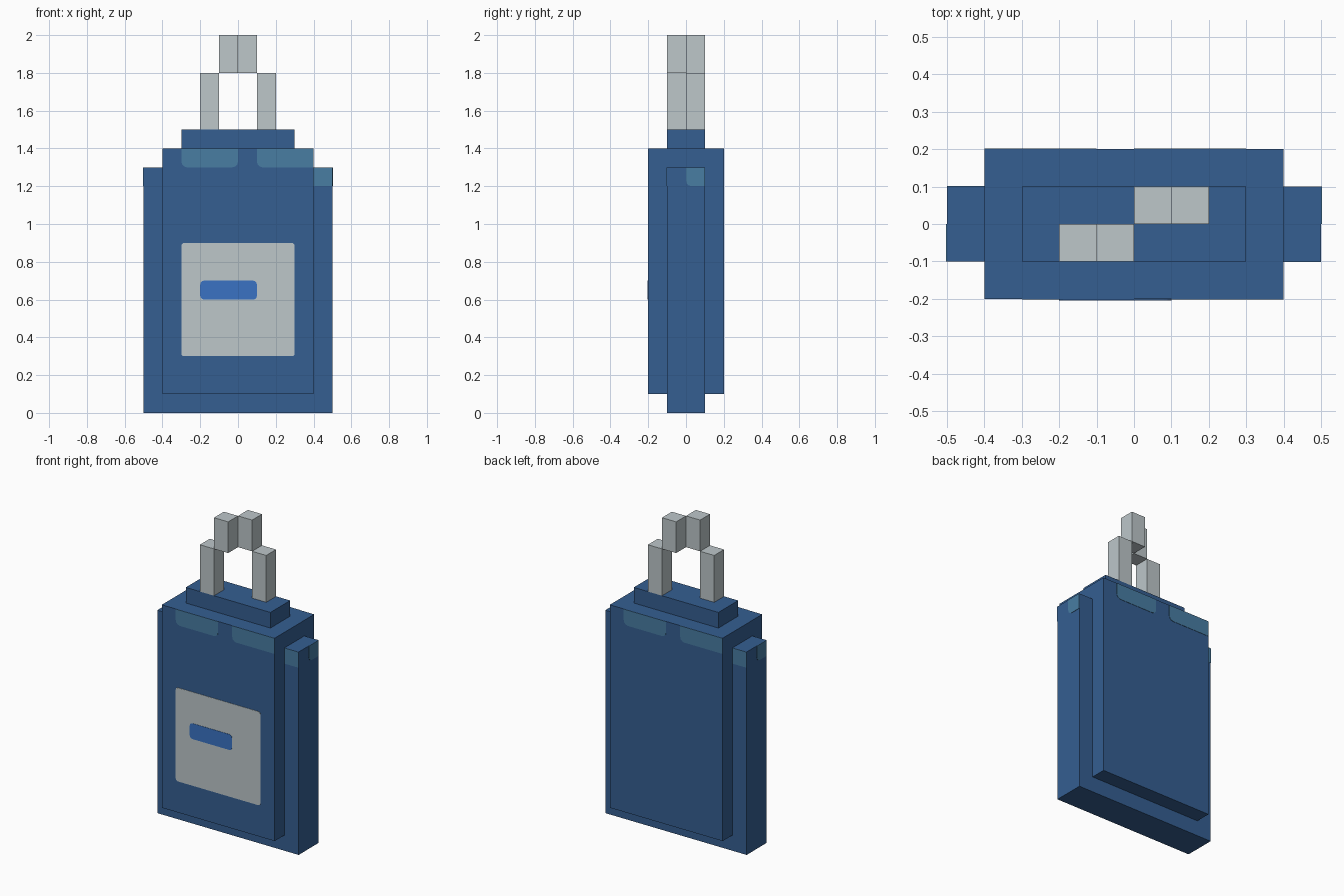
import bpy
import bmesh
import math
from mathutils import Matrix, Vector

cube = bpy.data.objects.get("Cube")
if cube:
    bpy.data.objects.remove(cube, do_unlink=True)


def material(name, rgb):
    mat = bpy.data.materials.new(name)
    mat.use_nodes = True
    color = (*rgb, 1.0)
    mat.diffuse_color = color
    mat.node_tree.nodes["Principled BSDF"].inputs["Base Color"].default_value = color
    return mat


NAVY = material("navy blue", (0.035, 0.113, 0.285))
GREY = material("pale grey", (0.51, 0.57, 0.59))
TEAL = material("teal highlight", (0.065, 0.205, 0.365))
BRIGHT = material("bright blue", (0.042, 0.171, 0.55))


def finish(name, bm, mat):
    bmesh.ops.recalc_face_normals(bm, faces=bm.faces)
    mesh = bpy.data.meshes.new(name)
    bm.to_mesh(mesh)
    bm.free()
    mesh.materials.append(mat)
    obj = bpy.data.objects.new(name, mesh)
    bpy.context.collection.objects.link(obj)
    return obj


def box(name, low, high, mat):
    low, high = Vector(low), Vector(high)
    bm = bmesh.new()
    place = Matrix.Translation((low + high) / 2) @ Matrix.Diagonal((*(high - low), 1))
    bmesh.ops.create_cube(bm, size=1, matrix=place)
    return finish(name, bm, mat)


def plate(name, u, z, depth, mat, turn=0, radii=(0, 0, 0, 0)):
    """Thin painted plate on the front; radii run from bottom left, anticlockwise."""
    corners = [(u[0], z[0]), (u[1], z[0]), (u[1], z[1]), (u[0], z[1])]
    spin = Matrix.Rotation(math.radians(turn), 3, "Z")
    bm = bmesh.new()
    verts = []
    for i, ((a, b), r) in enumerate(zip(corners, radii)):
        ca = a + r * (1 if a == u[0] else -1)
        cb = b + r * (1 if b == z[0] else -1)
        for step in range(4 if r else 1):
            angle = math.radians(180 + 90 * i + 30 * step)
            point = (ca + r * math.cos(angle), -depth, cb + r * math.sin(angle))
            verts.append(bm.verts.new(spin @ Vector(point)))
    face = bm.faces.new(verts)
    out = bmesh.ops.extrude_face_region(bm, geom=[face])["geom"]
    moved = [v for v in out if isinstance(v, bmesh.types.BMVert)]
    bmesh.ops.translate(bm, verts=moved, vec=spin @ Vector((0, -0.002, 0)))
    return finish(name, bm, mat)


# Bottle body
box("wide_slab", (-0.5, -0.1, 0), (0.5, 0.1, 1.3), NAVY)
box("thick_body", (-0.4, -0.2, 0.1), (0.4, 0.2, 1.4), NAVY)
box("cap", (-0.3, -0.1, 1.4), (0.3, 0.1, 1.5), NAVY)

# Staggered handle: each half is the other turned half way round
box("left_handle_post", (0.1, 0, 1.5), (0.2, 0.1, 1.8), GREY)
box("left_handle_top", (0, 0, 1.8), (0.1, 0.1, 2), GREY)
box("right_handle_post", (-0.2, -0.1, 1.5), (-0.1, 0, 1.8), GREY)
box("right_handle_top", (-0.1, -0.1, 1.8), (0, 0, 2), GREY)

# Highlights along the shoulders, repeated on the back
for side, turn in (("front", 0), ("back", 180)):
    plate(side + "_long_highlight", (-0.3, 0), (1.3, 1.4), 0.2, TEAL, turn,
          (0.03, 0.03, 0, 0))
    plate(side + "_edge_highlight", (0.1, 0.4), (1.3, 1.4), 0.2, TEAL, turn,
          (0.03, 0, 0, 0))
    plate(side + "_slab_highlight", (0.4, 0.5), (1.2, 1.3), 0.1, TEAL, turn)
    plate(side + "_end_highlight", (0, 0.1), (1.2, 1.3), 0.5, TEAL, turn + 90,
          (0.03, 0, 0, 0))

# Front label and its bar
plate("label", (-0.3, 0.3), (0.3, 0.9), 0.2, GREY, 0, (0.015,) * 4)
plate("label_bar", (-0.2, 0.1), (0.6, 0.7), 0.202, BRIGHT, 0, (0.02,) * 4)
